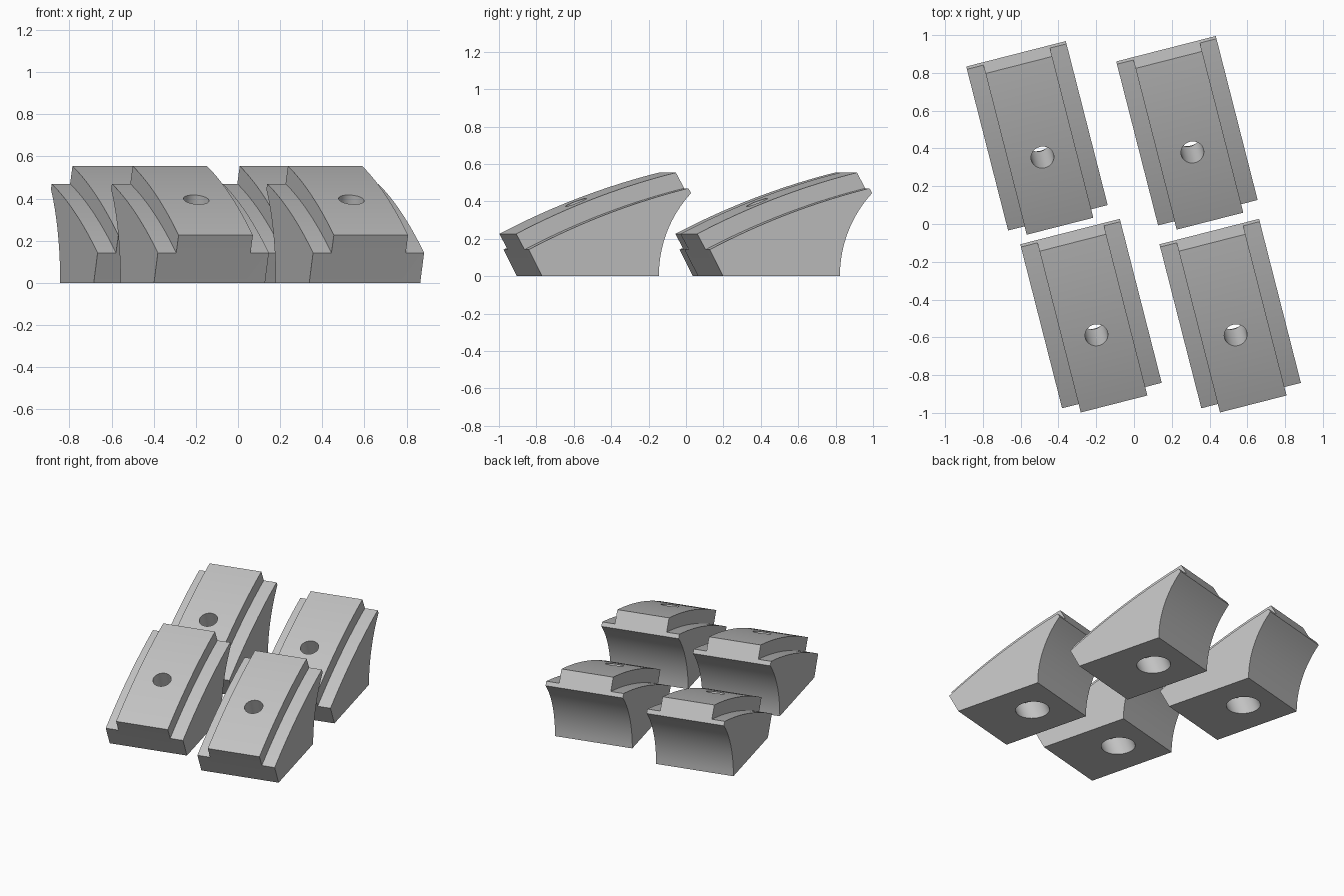
import bpy, bmesh, math
from mathutils import Vector, Matrix

if "Cube" in bpy.data.objects:
    bpy.data.objects.remove(bpy.data.objects["Cube"])

TURN = 0.25                 # yaw shared by all blocks
HALF, PAD = 0.272, 0.182    # half widths of block and raised pad
MID_U = -0.338
OFFSETS = [(0, 0), (0.737, 0), (-0.286, 0.941), (0.508, 0.968)]

grey = bpy.data.materials.new("grey")
grey.diffuse_color = (0.55, 0.55, 0.55, 1)
grey.use_nodes = True
grey.node_tree.nodes["Principled BSDF"].inputs["Base Color"].default_value = grey.diffuse_color


def arc(a, b, sag, n):
    """Points on a circular arc from a to b, bulging left of the chord by sag."""
    a, b = Vector(a), Vector(b)
    d = b - a
    r = (d.length ** 2 / 4 + sag ** 2) / (2 * sag)
    nrm = Vector((-d.y, d.x)).normalized()
    c = (a + b) / 2 + nrm * (sag - r)
    half = math.asin(d.length / 2 / r)
    mid = math.atan2(nrm.y, nrm.x)
    return [c + r * Vector((math.cos(t), math.sin(t)))
            for t in (mid + half - 2 * half * i / n for i in range(n + 1))]


def make_object(name, bm):
    bmesh.ops.recalc_face_normals(bm, faces=bm.faces)
    me = bpy.data.meshes.new(name)
    bm.to_mesh(me)
    bm.free()
    me.materials.append(grey)
    ob = bpy.data.objects.new(name, me)
    bpy.context.collection.objects.link(ob)
    return ob


# side profile (length, height): convex top, concave back
N = 24
top = arc((-0.851, 0.142), (0.03, 0.47), 0.0275, N)
R = 0.643
end = math.asin(0.444 / R)
back = [Vector((-0.133 + R - R * math.cos(end * k / 16), R * math.sin(end * k / 16)))
        for k in range(16, -1, -1)]
profile = top + back + [Vector((-0.777, 0))]

# block: profile swept across the width in three strips
bm = bmesh.new()
rows = [[bm.verts.new((u, p.x, p.y)) for p in profile] for u in (-HALF, -PAD, PAD, HALF)]
count = len(profile)
pad_faces = []
for s in range(3):
    for i in range(count):
        j = (i + 1) % count
        f = bm.faces.new((rows[s][i], rows[s][j], rows[s + 1][j], rows[s + 1][i]))
        if s == 1 and i < N:
            pad_faces.append(f)
bm.faces.new(rows[0])
bm.faces.new(rows[3])

# raised pad: pushed out parallel to the slanted front end
ext = bmesh.ops.extrude_face_region(bm, geom=pad_faces)["geom"]
bmesh.ops.translate(bm, verts=[g for g in ext if isinstance(g, bmesh.types.BMVert)],
                    vec=(0, -0.046, 0.084))
bmesh.ops.delete(bm, geom=[f for f in pad_faces if f.is_valid], context="FACES_ONLY")
block = make_object("block", bm)

# stepped bolt hole, tilted square to the curved top
upper, lower = Vector((0, -0.52, 0.393)), Vector((0, -0.37, 0))
axis = (upper - lower).normalized()
step = upper.lerp(lower, 0.6)
spin = axis.to_track_quat("Z", "Y").to_matrix().to_4x4()
for name, radius, a, b in (("bolt_hole_cutter", 0.061, step - axis * 0.05, upper + axis * 0.3),
                           ("counterbore_cutter", 0.107, lower - axis * 0.3, step)):
    bm = bmesh.new()
    bmesh.ops.create_cone(bm, cap_ends=True, segments=48, radius1=radius, radius2=radius,
                          depth=(b - a).length,
                          matrix=Matrix.Translation((a + b) / 2) @ spin)
    cutter = make_object(name, bm)
    cutter.hide_render = True
    mod = block.modifiers.new(name, "BOOLEAN")
    mod.operation = "DIFFERENCE"
    mod.solver = "EXACT"
    mod.object = cutter

# bake the cut block and discard the helpers
deps = bpy.context.evaluated_depsgraph_get()
mesh = bpy.data.meshes.new_from_object(block.evaluated_get(deps))
for ob in list(bpy.context.collection.objects):
    bpy.data.objects.remove(ob)

# four copies of the block
yaw = Matrix.Rotation(TURN, 4, "Z")
for k, (dx, dy) in enumerate(OFFSETS):
    ob = bpy.data.objects.new(f"clamp_block_{k + 1}", mesh.copy())
    bpy.context.collection.objects.link(ob)
    ob.matrix_world = Matrix.Translation((dx, dy, 0)) @ yaw @ Matrix.Translation((MID_U, 0, 0))
    bpy.ops.object.select_all(action="DESELECT")
    ob.select_set(True)
    bpy.context.view_layer.objects.active = ob
    bpy.ops.object.shade_smooth_by_angle(angle=math.radians(25))
